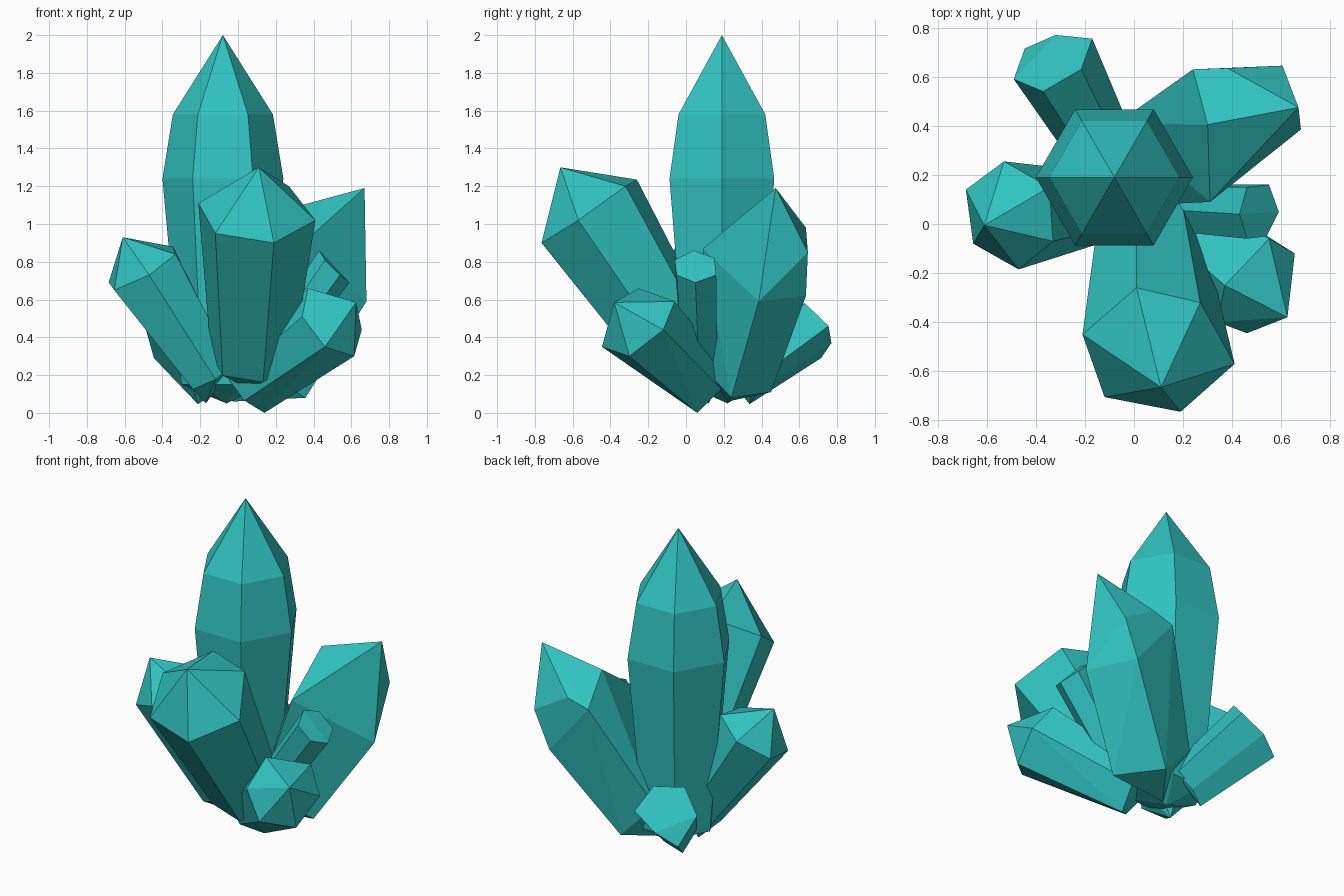
import bpy, bmesh
from math import cos, sin, pi
from mathutils import Vector

teal = bpy.data.materials.new("teal_crystal")
teal.diffuse_color = (0.03, 0.55, 0.53, 1)


def hull(name, points):
    """Flat-faced convex crystal through the given corners."""
    bm = bmesh.new()
    for p in points:
        bm.verts.new(p)
    res = bmesh.ops.convex_hull(bm, input=bm.verts[:])
    inner = {g for g in res["geom_interior"] + res["geom_unused"]
             if isinstance(g, bmesh.types.BMVert)}
    bmesh.ops.delete(bm, geom=list(inner), context='VERTS')
    bmesh.ops.dissolve_limit(bm, angle_limit=0.07, verts=bm.verts[:], edges=bm.edges[:])
    bmesh.ops.recalc_face_normals(bm, faces=bm.faces[:])
    mesh = bpy.data.meshes.new(name)
    bm.to_mesh(mesh)
    bm.free()
    mesh.materials.append(teal)
    obj = bpy.data.objects.new(name, mesh)
    bpy.context.collection.objects.link(obj)


def crystal(name, ring, base, shrink, tips=()):
    """Shaft from a shoulder ring down to a smaller copy of it round base."""
    ring = [Vector(p) for p in ring]
    mid = sum(ring, Vector()) / len(ring)
    foot = [Vector(base) + (p - mid) * shrink for p in ring]
    hull(name, ring + foot + [Vector(t) for t in tips])


def hexagon(r, z):
    return [(-0.08 + r * cos(i * pi / 3), 0.19 + r * sin(i * pi / 3), z) for i in range(6)]


# Tall upright crystal
hull("main_crystal", hexagon(0.265, 1.58) + hexagon(0.32, 1.24) + hexagon(0.22, 0.15)
     + [(-0.08, 0.19, 2.0), (-0.06, 0.22, 0.05)])

# Large crystal leaning to the front
crystal("front_crystal",
        [(0.19, -0.765, 0.90), (-0.12, -0.705, 0.95), (-0.21, -0.45, 1.11),
         (0.01, -0.26, 1.235), (0.27, -0.32, 1.20), (0.41, -0.57, 1.02)],
        (0.065, 0.0, 0.28), 0.69, [(0.11, -0.665, 1.30), (0.05, 0.05, 0.13)])

# Large slanted-tip crystal at the back right: tip, shoulders, ring, foot
hull("back_right_crystal",
     [(0.67, 0.475, 1.19), (0.30, 0.405, 1.09), (0.605, 0.645, 0.85), (0.38, 0.635, 0.98),
      (0.31, 0.09, 0.87), (0.24, 0.63, 0.94), (0.507, 0.635, 0.62), (0.68, 0.385, 0.59),
      (0.10, 0.08, 0.25), (-0.07, 0.41, 0.33), (0.14, 0.45, 0.11), (0.357, 0.24, 0.08),
      (-0.03, 0.22, 0.06)])

# Medium crystal leaning left
crystal("left_crystal",
        [(-0.685, 0.14, 0.69), (-0.655, -0.08, 0.65), (-0.47, -0.185, 0.73),
         (-0.33, -0.07, 0.84), (-0.345, 0.15, 0.88), (-0.53, 0.255, 0.80)],
        (-0.14, 0.07, 0.20), 0.65, [(-0.61, -0.005, 0.93), (-0.17, 0.12, 0.05)])

# Low crystal leaning to the front right
crystal("front_right_crystal",
        [(0.37, -0.25, 0.66), (0.55, -0.06, 0.59), (0.655, -0.12, 0.44),
         (0.615, -0.30, 0.30), (0.46, -0.445, 0.35), (0.34, -0.40, 0.51)],
        (0.06, 0.09, 0.15), 0.68, [(0.625, -0.38, 0.585), (0.14, 0.06, 0.0)])

# Small flat-ended crystals
crystal("back_left_stub",
        [(-0.17, 0.755, 0.46), (-0.32, 0.77, 0.37), (-0.445, 0.715, 0.29),
         (-0.49, 0.59, 0.45), (-0.37, 0.54, 0.58), (-0.215, 0.63, 0.58)],
        (-0.13, 0.30, 0.17), 0.75)
crystal("right_stub",
        [(0.43, 0.04, 0.86), (0.46, 0.15, 0.82), (0.55, 0.16, 0.73),
         (0.59, 0.05, 0.69), (0.54, -0.05, 0.73), (0.46, -0.06, 0.81)],
        (0.13, 0.07, 0.24), 0.85)
